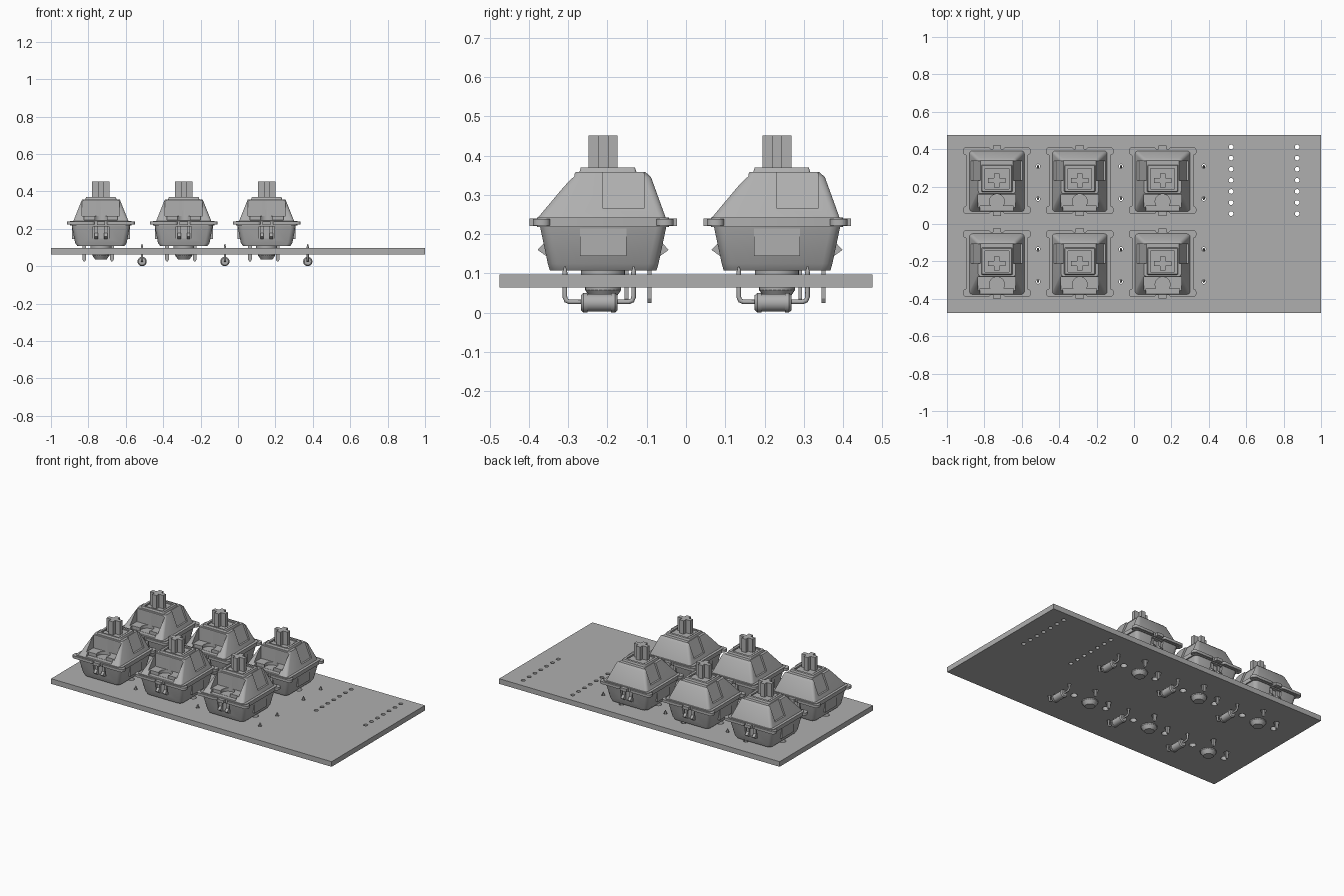
import bpy, bmesh, math
from mathutils import Matrix, Vector

if "Cube" in bpy.data.objects:
    bpy.data.objects.remove(bpy.data.objects["Cube"])

grey = bpy.data.materials.new("plain_grey")
grey.use_nodes = True
grey.diffuse_color = (0.43, 0.43, 0.43, 1)
grey.node_tree.nodes["Principled BSDF"].inputs["Base Color"].default_value = grey.diffuse_color


def ring(x0, x1, y0, y1, r):
    """Rounded rectangle as a list of points."""
    if r == 0:
        return [(x1, y1), (x0, y1), (x0, y0), (x1, y0)]
    corners = [(x1 - r, y1 - r), (x0 + r, y1 - r), (x0 + r, y0 + r), (x1 - r, y0 + r)]
    pts = []
    for i, (cx, cy) in enumerate(corners):
        for k in range(4):
            a = math.pi / 2 * (i + k / 3)
            pts.append((cx + r * math.cos(a), cy + r * math.sin(a)))
    return pts


def loft(bm, levels, r=0.0):
    """Skin rounded rectangles given as (z, x0, x1, y0, y1)."""
    rows = [[bm.verts.new((x, y, lv[0])) for x, y in ring(*lv[1:], r)] for lv in levels]
    n = len(rows[0])
    for a, b in zip(rows, rows[1:]):
        for i in range(n):
            j = (i + 1) % n
            bm.faces.new((a[i], a[j], b[j], b[i]))
    bm.faces.new(rows[0][::-1])
    bm.faces.new(rows[-1])


def box(bm, x0, x1, y0, y1, z0, z1, r=0.0):
    loft(bm, [(z0, x0, x1, y0, y1), (z1, x0, x1, y0, y1)], r)


def tube(bm, x, y, z0, z1, r0, r1=None, seg=20):
    """Solid upright cylinder or cone section."""
    bmesh.ops.create_cone(bm, cap_ends=True, segments=seg, radius1=r0,
                          radius2=r0 if r1 is None else r1, depth=z1 - z0,
                          matrix=Matrix.Translation((x, y, (z0 + z1) / 2)))


def add(name, data):
    ob = bpy.data.objects.new(name, data)
    bpy.context.collection.objects.link(ob)
    return ob


def part(name, build):
    bm = bmesh.new()
    build(bm)
    bmesh.ops.recalc_face_normals(bm, faces=bm.faces)
    me = bpy.data.meshes.new(name)
    bm.to_mesh(me)
    bm.free()
    me.materials.append(grey)
    return add(name, me)


def carve(ob, *cutters):
    """Subtract each cutter and bake the result."""
    tools = [part("cutter", c) for c in cutters]
    for t in tools:
        t.hide_render = True
        m = ob.modifiers.new("cut", 'BOOLEAN')
        m.object, m.operation, m.solver = t, 'DIFFERENCE', 'EXACT'
    dg = bpy.context.evaluated_depsgraph_get()
    me = bpy.data.meshes.new_from_object(ob.evaluated_get(dg))
    ob.modifiers.clear()
    ob.data = me
    for t in tools:
        bpy.data.objects.remove(t)
    return ob


# Switch layout
PITCH = 0.443
CENTRES = [(-0.733 + PITCH * c, -0.211 + PITCH * r) for r in range(2) for c in range(3)]
PINS = [(-0.089, 0.059), (0.059, 0.118)]
LEADS = [(0.22, -0.098), (0.22, 0.077)]

# Circuit board with its holes
def board_holes(bm):
    for cx, cy in CENTRES:
        tube(bm, cx, cy, 0, 0.2, 0.0475, seg=24)
        for s in (-1, 1):
            tube(bm, cx + s * 0.118, cy, 0, 0.2, 0.02)
        for x, y in PINS:
            tube(bm, cx + x, cy + y, 0, 0.2, 0.0175)
        for x, y in LEADS:
            tube(bm, cx + x, cy + y, 0, 0.2, 0.011)
    for x in (0.519, 0.872):
        for i in range(7):
            tube(bm, x, 0.055 + 0.0595 * i, 0, 0.2, 0.0125)

board = carve(part("circuit_board", lambda b: box(b, -1, 1, -0.475, 0.475, 0.064, 0.097)),
              board_holes)

# Lower housing, with clip recesses front and back
def lower(bm):
    loft(bm, [(0.108, -0.126, 0.126, -0.136, 0.136), (0.125, -0.138, 0.138, -0.141, 0.141),
              (0.22, -0.156, 0.156, -0.161, 0.161)], 0.025)

def clip_recess(s):
    return lambda b: box(b, -0.042, 0.042, *sorted((s * 0.138, s * 0.2)), 0.148, 0.212)

lower_housing = carve(part("lower_housing", lower), clip_recess(1), clip_recess(-1))

# Clips and side panels
def clips(bm):
    for s in (-1, 1):
        for side in (-1, 1):
            x = side * 0.025
            loft(bm, [(z, x - 0.009, x + 0.009, *sorted((s * 0.13, s * y)))
                      for z, y in ((0.145, 0.146), (0.16, 0.167), (0.178, 0.15), (0.22, 0.15))])
        box(bm, *sorted((s * 0.135, s * 0.155)), -0.059, 0.059, 0.145, 0.225)

# Flange with corner brackets and centre tabs
def flange(bm):
    box(bm, -0.164, 0.164, -0.168, 0.168, 0.218, 0.243, 0.02)
    for sy in (-1, 1):
        box(bm, -0.022, 0.022, *sorted((sy * 0.15, sy * 0.188)), 0.221, 0.24)
        for sx in (-1, 1):
            box(bm, *sorted((sx * 0.032, sx * 0.181)), *sorted((sy * 0.135, sy * 0.179)),
                0.222, 0.239, 0.018)

# Upper housing, with lamp shelf in front and sunk side panels
def upper(bm):
    loft(bm, [(0.24, -0.148, 0.148, -0.168, 0.16), (0.345, -0.106, 0.106, -0.08, 0.122),
              (0.358, -0.1, 0.1, -0.07, 0.108)], 0.016)

def side_panel(s):
    return lambda b: loft(b, [(z, *sorted((s * x, s * 0.2)), 0.0, 0.104)
                              for z, x in ((0.265, 0.127), (0.375, 0.08))])

upper_housing = carve(
    part("upper_housing", upper),
    lambda b: box(b, -0.1, 0.1, -0.2, -0.073, 0.268, 0.4),
    lambda b: tube(b, 0, -0.112, 0.248, 0.4, 0.04, seg=28),
    lambda b: box(b, -0.09, 0.09, -0.2, -0.135, 0.247, 0.4),
    side_panel(1), side_panel(-1))

# Collar around the stem
collar = carve(part("stem_collar", lambda b: loft(b, [
    (0.35, -0.086, 0.086, -0.063, 0.087), (0.37, -0.079, 0.079, -0.057, 0.081)], 0.006)),
    lambda b: box(b, -0.064, 0.064, -0.046, 0.066, 0.36, 0.4))

# Cross-shaped stem
def stem(bm):
    box(bm, -0.058, 0.058, -0.041, 0.06, 0.35, 0.366)
    outline = [(0.047, 0.013), (0.015, 0.013), (0.015, 0.037)]
    pts = outline + [(-x, y) for x, y in outline[::-1]]
    pts += [(-x, -y) for x, y in pts]
    low = bm.faces.new([bm.verts.new((x, y, 0.355)) for x, y in pts])
    top = bmesh.ops.extrude_face_region(bm, geom=[low])["geom"]
    bmesh.ops.translate(bm, vec=(0, 0, 0.097),
                        verts=[v for v in top if isinstance(v, bmesh.types.BMVert)])

# Centre post under the housing
def post(bm):
    tube(bm, 0, 0, 0.095, 0.112, 0.056, seg=24)
    tube(bm, 0, 0, 0.058, 0.1, 0.046, seg=24)
    tube(bm, 0, 0, 0.035, 0.058, 0.03, 0.046, seg=24)

# Contact pins
def pins(bm):
    for x, y in PINS:
        loft(bm, [(z, x - w, x + w, y - 0.005, y + 0.005)
                  for z, w in ((0.025, 0.003), (0.036, 0.01), (0.112, 0.01))])

# Diode body lying along y
def diode(bm):
    for z0, z1, r0, r1 in ((-0.047, -0.04, 0.019, 0.025), (-0.04, -0.03, 0.025, 0.025),
                           (-0.03, 0.03, 0.0225, 0.0225), (0.03, 0.04, 0.025, 0.025),
                           (0.04, 0.047, 0.025, 0.019)):
        tube(bm, 0, 0, z0, z1, r0, r1)
    bmesh.ops.transform(bm, verts=bm.verts, matrix=Matrix.Translation((0.22, -0.01, 0.0255))
                        @ Matrix.Rotation(math.pi / 2, 4, 'X'))

# Bent diode wire
def diode_wire():
    cu = bpy.data.curves.new("diode_wire", 'CURVE')
    cu.dimensions, cu.bevel_depth, cu.bevel_resolution, cu.use_fill_caps = '3D', 0.006, 2, True
    half = [(0.0875, 0.118), (0.0875, 0.104), (0.0875, 0.04), (0.084, 0.031), (0.075, 0.0275)]
    path = [(-y, z) for y, z in half] + half[::-1]
    sp = cu.splines.new('POLY')
    sp.points.add(len(path) - 1)
    for p, (y, z) in zip(sp.points, path):
        p.co = (0.22, y - 0.01, z, 1)
    sp.points[0].radius = sp.points[-1].radius = 0.35
    cu.materials.append(grey)
    return add("diode_wire", cu)

parts = [lower_housing, upper_housing, collar, part("housing_clips", clips),
         part("flange", flange), part("stem", stem), part("centre_post", post),
         part("contact_pins", pins), part("diode", diode), diode_wire()]

# Smooth round surfaces, keep hard edges
bpy.ops.object.select_all(action='DESELECT')
for ob in parts + [board]:
    if ob.type == 'MESH':
        ob.select_set(True)
        bpy.context.view_layer.objects.active = ob
bpy.ops.object.shade_smooth_by_angle(angle=math.radians(32))

# Repeat the switch over the grid
for i, (cx, cy) in enumerate(CENTRES):
    for ob in parts:
        inst = ob if i == 0 else ob.copy()
        if i:
            inst.name = f"{ob.name}_{i + 1}"
            bpy.context.collection.objects.link(inst)
        inst.location = Vector((cx, cy, 0))
